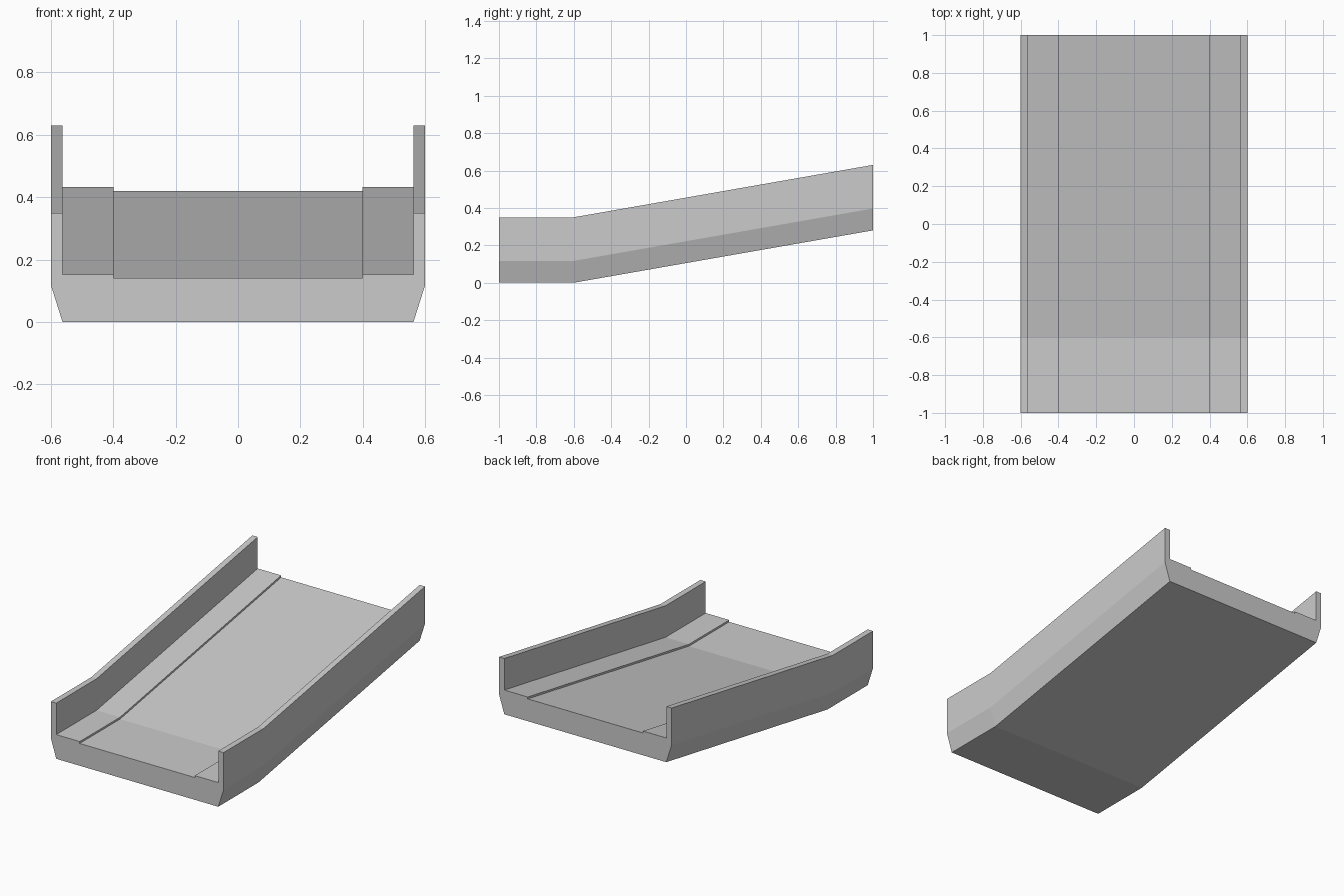
import bpy, bmesh

if "Cube" in bpy.data.objects:
    bpy.data.objects.remove(bpy.data.objects["Cube"])

# Right half of the channel cross-section (x, z), from bottom edge to deck step
half = [(0.563, 0.0), (0.6, 0.117), (0.6, 0.35), (0.563, 0.35),
        (0.563, 0.152), (0.4, 0.152), (0.4, 0.14)]
profile = half + [(-x, z) for x, z in reversed(half)]

# Stations along the length (y, lift): flat landing, then ramp
stations = [(-1.0, 0.0), (-0.6, 0.0), (1.0, 0.28)]

# Ramp channel: profile swept through the stations with closed ends
bm = bmesh.new()
rings = [[bm.verts.new((x, y, z + lift)) for x, z in profile] for y, lift in stations]
n = len(profile)
for a, b in zip(rings, rings[1:]):
    for i in range(n):
        j = (i + 1) % n
        bm.faces.new((a[i], a[j], b[j], b[i]))
ends = [bm.faces.new(rings[0]), bm.faces.new(rings[-1])]
bmesh.ops.recalc_face_normals(bm, faces=bm.faces[:])
bmesh.ops.triangulate(bm, faces=ends)

mesh = bpy.data.meshes.new("ramp_channel")
bm.to_mesh(mesh)
bm.free()
ramp = bpy.data.objects.new("ramp_channel", mesh)
bpy.context.collection.objects.link(ramp)
